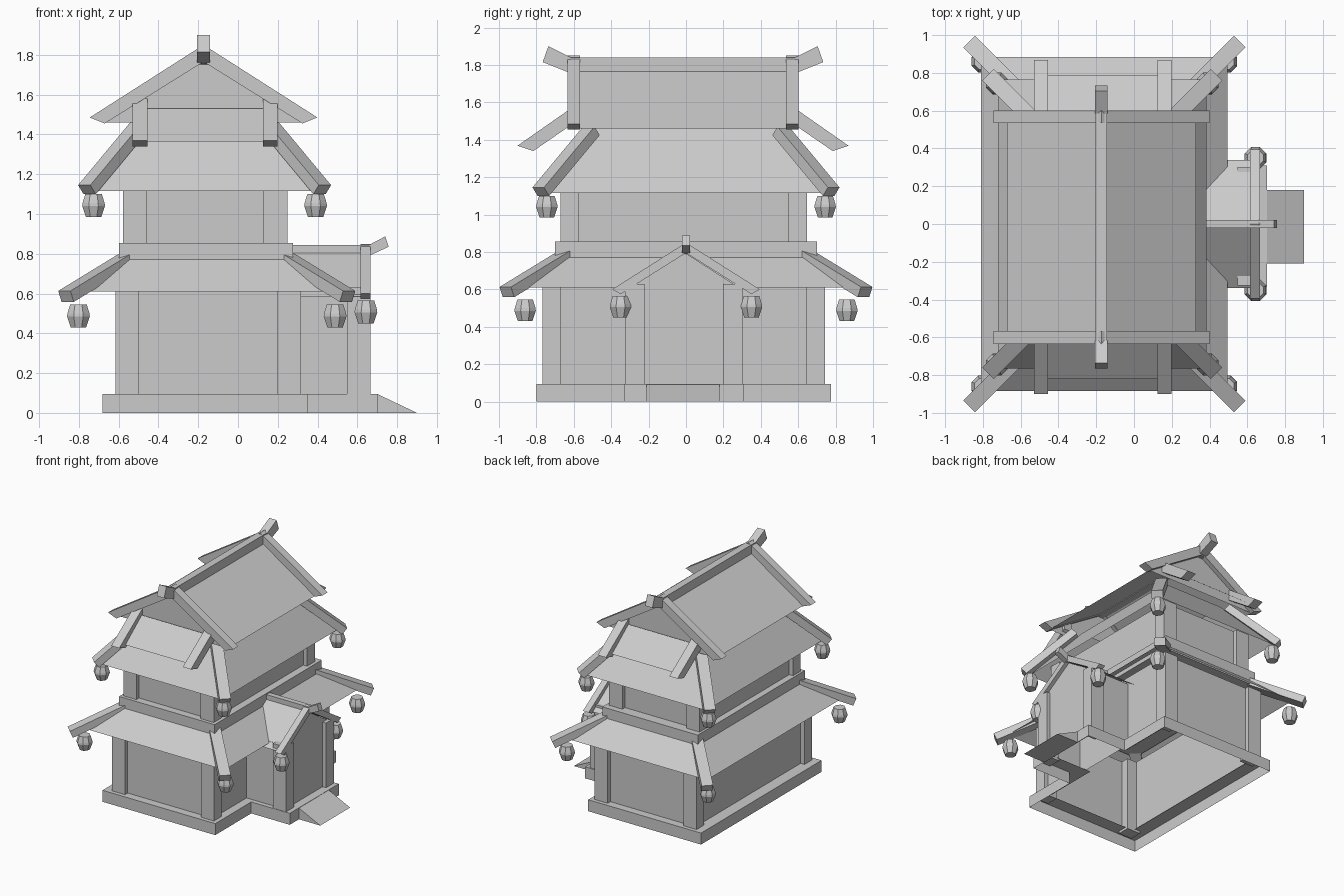
import bpy, bmesh, math
from mathutils import Vector

old = bpy.data.objects.get("Cube")
if old:
    bpy.data.objects.remove(old, do_unlink=True)

grey = bpy.data.materials.new("plain grey")
grey.use_nodes = True
grey.diffuse_color = (0.6, 0.6, 0.6, 1)
grey.node_tree.nodes["Principled BSDF"].inputs["Base Color"].default_value = (0.6, 0.6, 0.6, 1)

CX, CY = -0.165, -0.012   # centre of the main tower


def make(name, verts, faces):
    mesh = bpy.data.meshes.new(name)
    mesh.from_pydata([tuple(v) for v in verts], [], faces)
    bm = bmesh.new()
    bm.from_mesh(mesh)
    bmesh.ops.recalc_face_normals(bm, faces=bm.faces)
    bm.to_mesh(mesh)
    bm.free()
    mesh.materials.append(grey)
    ob = bpy.data.objects.new(name, mesh)
    bpy.context.scene.collection.objects.link(ob)
    return ob


def loft(name, rings, caps=True):
    """Skin a list of equal closed rings."""
    n = len(rings[0])
    verts = [v for r in rings for v in r]
    faces = [(k * n + i, k * n + (i + 1) % n, (k + 1) * n + (i + 1) % n, (k + 1) * n + i)
             for k in range(len(rings) - 1) for i in range(n)]
    if caps:
        faces += [tuple(range(n)), tuple(range(len(verts) - n, len(verts)))]
    return make(name, verts, faces)


def rect(hx, hy, z, cx=CX, cy=CY):
    return [(cx + sx * hx, cy + sy * hy, z) for sx, sy in ((-1, -1), (1, -1), (1, 1), (-1, 1))]


def box(name, x, y, z, caps=True):
    cx, cy, hx, hy = sum(x) / 2, sum(y) / 2, (x[1] - x[0]) / 2, (y[1] - y[0]) / 2
    return loft(name, [rect(hx, hy, h, cx, cy) for h in z], caps)


def prism_x(name, profile, x0, x1, caps=True):
    return loft(name, [[(x, y, z) for y, z in profile] for x in (x0, x1)], caps)


def prism_y(name, profile, y0, y1, caps=True):
    return loft(name, [[(x, y, z) for x, z in profile] for y in (y0, y1)], caps)


def beam(name, a, b, width, depth):
    """Sloping square beam whose top centre line runs from a to b."""
    a, b = Vector(a), Vector(b)
    d = (b - a).normalized()
    side = d.cross(Vector((0, 0, 1))).normalized() * width / 2
    down = -side.cross(d).normalized() * depth
    return loft(name, [[p - side, p + side, p + side + down, p - side + down] for p in (a, b)])


def lantern(name, x, y, z):
    shape = ((0.042, 0), (0.062, 0.055), (0.06, 0.07), (0.045, 0.115))
    return loft(name, [[(x + r * math.cos(i * math.tau / 8 + math.pi / 8),
                         y + r * math.sin(i * math.tau / 8 + math.pi / 8), z + h)
                        for i in range(8)] for r, h in shape])


CORNERS = [(sx, sy) for sx in (-1, 1) for sy in (-1, 1)]

# Stone base: open rim with a ledge around the walls
def outline(g, z):
    return [(-0.68 + g, -0.8 + g, z), (0.352 - g, -0.8 + g, z), (0.352 - g, -0.33 + g, z),
            (0.705 - g, -0.33 + g, z), (0.705 - g, 0.31 - g, z), (0.352 - g, 0.31 - g, z),
            (0.352 - g, 0.775 - g, z), (-0.68 + g, 0.775 - g, z)]


loft("base", [outline(0, 0), outline(0, 0.095), outline(0.11, 0.095)], caps=False)
prism_y("entrance_ramp", [(0.70, 0), (0.90, 0), (0.70, 0.095)], -0.21, 0.18)

# Two storeys: wall shells with corner pillars
def storey(name, cx, hx, hy, z0, z1):
    loft(name + "_walls", [rect(hx - 0.035, hy - 0.035, z, cx) for z in (z0, z1)], caps=False)
    for sx, sy in CORNERS:
        px, py = cx + sx * (hx - 0.06), CY + sy * (hy - 0.05)
        box(name + "_pillar", (px - 0.06, px + 0.06), (py - 0.05, py + 0.05), (z0 - 0.02, z1))


storey("ground_floor", -0.15, 0.467, 0.755, 0.095, 0.68)
storey("upper_floor", CX, 0.414, 0.66, 0.85, 1.2)
box("floor_band", (-0.598, 0.276), (-0.70, 0.70), (0.74, 0.855))

# Hipped skirt roofs with corner beams and lanterns
def hip_roof(name, cx, eave, top, outer, inner, lamp):
    cy = 0
    loft(name, [rect(*eave, cx, cy), rect(*top, cx, cy)], caps=False)
    for sx, sy in CORNERS:
        beam(name + "_corner_beam",
             (cx + sx * outer[0], cy + sy * outer[1], outer[2]),
             (cx + sx * inner[0], cy + sy * inner[1], inner[2]), 0.087, 0.06)
        lantern(name + "_lantern", cx + sx * lamp[0], cy + sy * lamp[1], lamp[2])


hip_roof("lower_roof", -0.157, (0.653, 0.885, 0.61), (0.437, 0.70, 0.77),
         (0.716, 0.966, 0.613), (0.386, 0.636, 0.815), (0.645, 0.86, 0.43))
hip_roof("upper_roof", -0.168, (0.552, 0.765, 1.115), (0.27, 0.485, 1.46),
         (0.605, 0.79, 1.145), (0.335, 0.52, 1.47), (0.558, 0.744, 0.985))

# Main gable roof, ridge along y
RX, RY = -0.173, -0.016
prism_y("main_roof", [(RX - 0.5, 1.46), (RX, 1.785), (RX + 0.5, 1.46), (RX, 1.775)],
        RY - 0.58, RY + 0.58, caps=False)
prism_y("ridge_beam", [(RX - 0.03, 1.75), (RX + 0.03, 1.75), (RX + 0.03, 1.84), (RX - 0.03, 1.84)],
        RY - 0.6, RY + 0.6)
barge = [(RX, 1.85), (RX + 0.572, 1.485), (RX + 0.497, 1.455),
         (RX, 1.765), (RX - 0.497, 1.455), (RX - 0.572, 1.485)]
for s in (-1, 1):
    prism_y("gable_trim", barge, RY + s * 0.55, RY + s * 0.618)
    make("gable_wall", [(RX - 0.5, RY + s * 0.58, 1.46), (RX + 0.5, RY + s * 0.58, 1.46),
                        (RX, RY + s * 0.58, 1.785)], [(0, 1, 2)])
    prism_x("ridge_horn", [(RY + s * y, z) for y, z in
                           ((0.6, 1.84), (0.72, 1.9), (0.75, 1.815), (0.6, 1.755))],
            RX - 0.033, RX + 0.033)
    # Small pent roof below the gable, between two rafters
    y0, y1 = RY + s * 0.59, RY + s * 0.805
    make("pent_roof", [(-0.49, y0, 1.53), (0.16, y0, 1.53), (0.16, y1, 1.365), (-0.49, y1, 1.365)],
         [(0, 1, 2, 3)])
    for x in (-0.493, 0.162):
        prism_x("pent_rafter", [(RY + s * y, z) for y, z in
                                ((0.56, 1.595), (0.885, 1.368), (0.80, 1.34), (0.56, 1.505))],
                x - 0.037, x + 0.037)

# Entrance porch, ridge along x
PY = -0.012
porch_wall = [(PY - 0.28, 0.095), (PY - 0.28, 0.62), (PY, 0.80), (PY + 0.28, 0.62), (PY + 0.28, 0.095)]
n = len(porch_wall)
make("porch_walls", [(x, y, z) for x in (0.28, 0.635) for y, z in porch_wall],
     [(i, i + 1, n + i + 1, n + i) for i in (0, 3)] + [tuple(range(n, 2 * n))])
for s in (-1, 1):
    y = PY + s * 0.262
    box("porch_pillar", (0.548, 0.667), (y - 0.052, y + 0.052), (0.075, 0.63))
    lantern("porch_lantern", 0.643, s * 0.35, 0.45)
prism_x("porch_roof", [(-0.34, 0.585), (0, 0.82), (0.34, 0.585), (0, 0.81)], 0.25, 0.64, caps=False)
prism_x("porch_trim", [(0, 0.85), (0.395, 0.60), (0.35, 0.575), (0, 0.795), (-0.35, 0.575), (-0.395, 0.60)],
        0.615, 0.667)
box("porch_ridge", (0.25, 0.66), (-0.022, 0.022), (0.79, 0.845))
prism_y("porch_horn", [(0.66, 0.845), (0.74, 0.887), (0.757, 0.835), (0.66, 0.79)], -0.022, 0.022)
